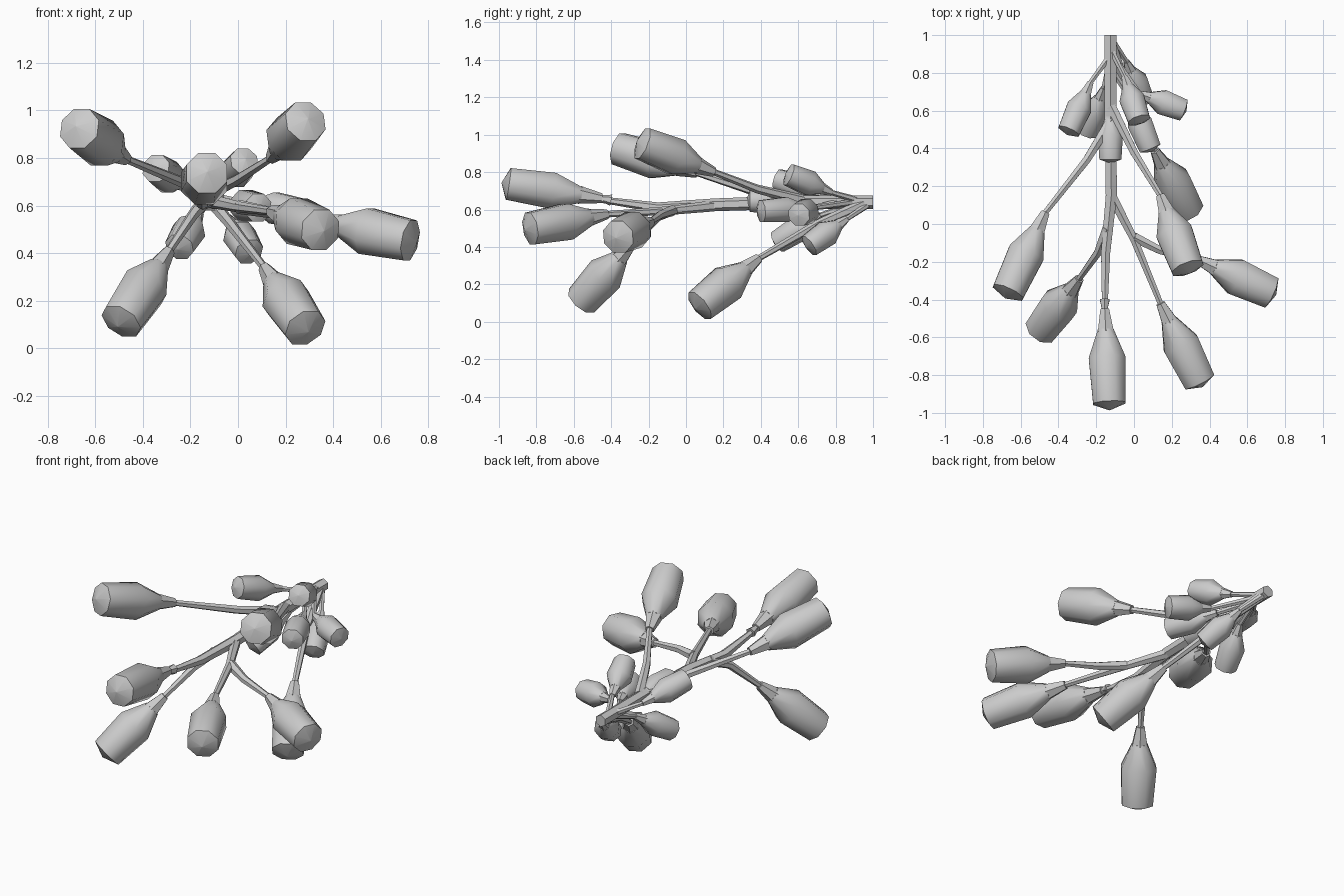
import bpy, bmesh, math
from mathutils import Vector

if "Cube" in bpy.data.objects:
    bpy.data.objects.remove(bpy.data.objects["Cube"])

mat = bpy.data.materials.new("light grey")
mat.diffuse_color = (0.6, 0.6, 0.6, 1)
mat.use_nodes = True
mat.node_tree.nodes["Principled BSDF"].inputs["Base Color"].default_value = mat.diffuse_color


def loft(name, points, radii, sides):
    """Tapered tube through points; the ends are capped."""
    pts = [Vector(p) for p in points]
    bm = bmesh.new()
    rings = []
    for i, p in enumerate(pts):
        d = (pts[min(i + 1, len(pts) - 1)] - pts[max(i - 1, 0)]).normalized()
        side = d.cross(Vector((0, 0, 1))).normalized()
        up = side.cross(d)
        ring = []
        for k in range(sides):
            a = 2 * math.pi * (k + 0.5) / sides
            ring.append(bm.verts.new(p + radii[i] * (side * math.cos(a) + up * math.sin(a))))
        rings.append(ring)
    for a, b in zip(rings, rings[1:]):
        for k in range(sides):
            n = (k + 1) % sides
            bm.faces.new((a[k], a[n], b[n], b[k]))
    bm.faces.new(rings[0])
    bm.faces.new(rings[-1])
    bmesh.ops.recalc_face_normals(bm, faces=bm.faces)
    me = bpy.data.meshes.new(name)
    bm.to_mesh(me)
    bm.free()
    me.materials.append(mat)
    ob = bpy.data.objects.new(name, me)
    bpy.context.collection.objects.link(ob)
    bpy.ops.object.select_all(action='DESELECT')
    ob.select_set(True)
    bpy.context.view_layer.objects.active = ob
    bpy.ops.object.shade_smooth_by_angle(angle=math.radians(50))
    return ob


def bud(name, base, end, r):
    """Flared neck followed by an eight-sided bud with a low pointed cap."""
    b, e = Vector(base), Vector(end)
    at = lambda t: b.lerp(e, t)
    loft(name + "_neck", [at(0), at(0.23)], [r * 0.25, r * 0.46], 6)
    loft(name, [at(t) for t in (0.21, 0.5, 0.96, 1.03)],
         [r * 0.43, r, r * 0.88, r * 0.03], 8)


# main stem
loft("main_stem", [(-.125, 1, .64), (-.125, .6, .64), (-.12, .15, .625),
                   (-.15, -.15, .61), (-.155, -.47, .655)],
     [.036, .036, .034, .028, .016], 6)

# large buds: branch path (last point is the bud base), bud end
large = [
    ([(-.155, -.4, .65), (-.155, -.45, .66)], (-.13, -.97, .74)),
    ([(-.12, .15, .62), (0, -.08, .595), (.14, -.42, .575)], (.355, -.85, .495)),
    ([(0, -.07, .595), (.14, -.14, .57), (.34, -.19, .535)], (.74, -.37, .45)),
    ([(-.12, .62, .65), (0, .38, .71), (.14, .15, .8)], (.29, -.25, .96)),
    ([(-.12, .95, .63), (-.03, .7, .52), (.11, .39, .34)], (.29, .06, .075)),
    ([(-.12, .55, .65), (-.25, .34, .705), (-.47, .06, .795)], (-.675, -.38, .93)),
    ([(-.14, -.02, .62), (-.19, -.15, .56), (-.29, -.29, .41)], (-.5, -.57, .1)),
]
for i, (path, end) in enumerate(large):
    n = len(path)
    loft(f"branch_{i}", path, [.03 - .013 * k / (n - 1) for k in range(n)], 6)
    bud(f"large_bud_{i}", path[-1], end, .105)

# small buds near the back: branch start, bud base, bud end
small = [
    ((-.12, .9, .64), (-.23, .75, .68), (-.35, .48, .76)),
    ((-.12, .9, .63), (-.16, .72, .57), (-.25, .48, .42)),
    ((-.12, .92, .65), (-.05, .78, .69), (.03, .54, .79)),
    ((-.12, .98, .63), (-.04, .86, .55), (.05, .65, .4)),
    ((-.12, .9, .64), (.03, .69, .61), (.27, .6, .57)),
    ((-.12, .82, .64), (-.03, .68, .61), (.09, .39, .59)),
    ((-.12, .75, .64), (-.125, .62, .645), (-.125, .33, .645)),
]
for i, (start, base, end) in enumerate(small):
    loft(f"twig_{i}", [start, base], [.018, .014], 6)
    bud(f"small_bud_{i}", base, end, .072)
